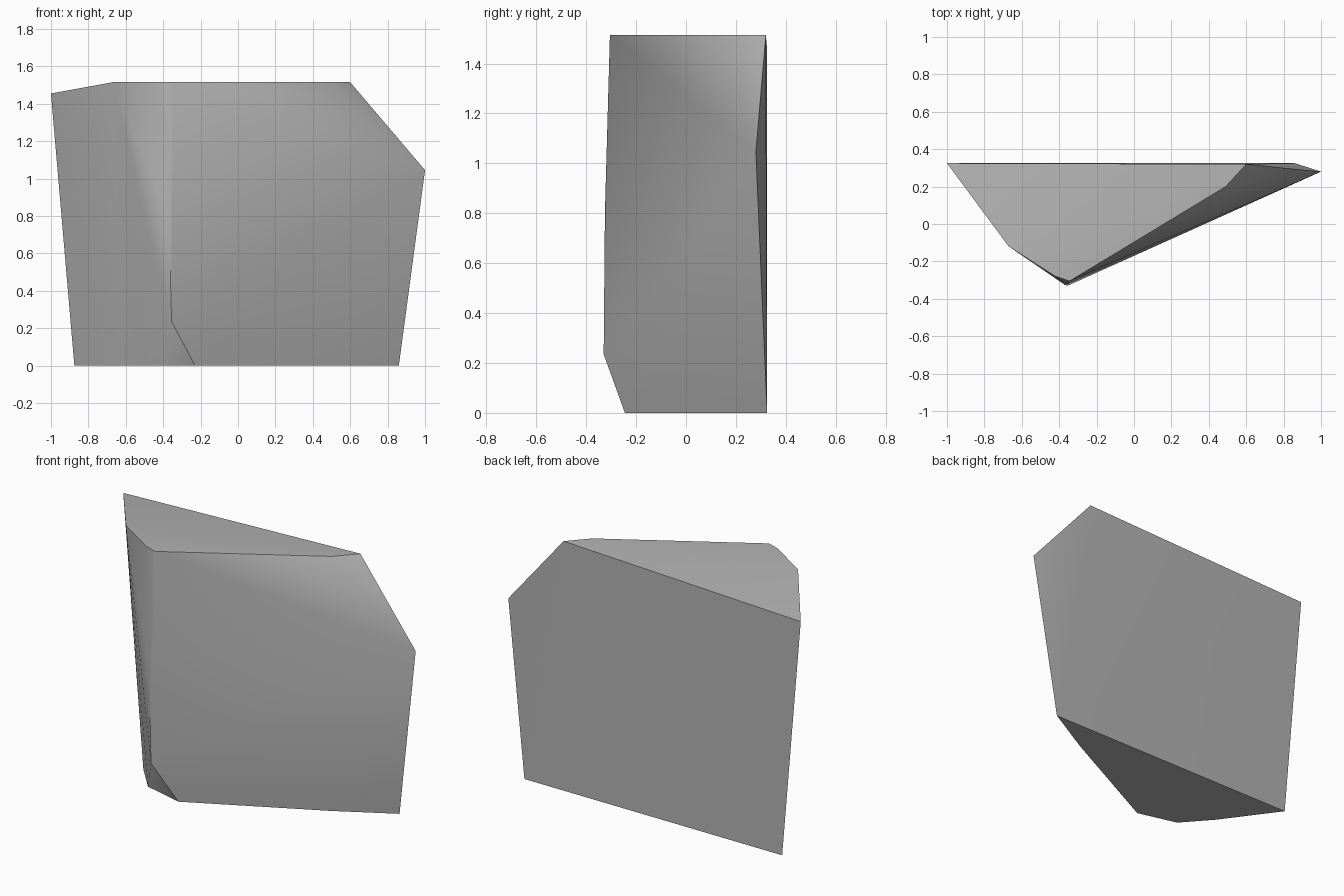
import bpy
import bmesh
import math

default = bpy.data.objects.get("Cube")
if default:
    bpy.data.objects.remove(default, do_unlink=True)

TOP = 1.515
BACK = 0.325

# Outline of the flat top and of the base, as (x, y)
top_rim = [(-0.67, -0.12), (-0.42, -0.28), (-0.345, -0.305), (0.49, 0.2), (0.6, 0.32)]
base_rim = [(-0.875, BACK), (-0.63, -0.01), (-0.48, -0.18), (-0.23, -0.245),
            (0.53, 0.14), (0.86, BACK)]
# Front ridge, and the two outer corners
ridge = [(-0.37, -0.325, 0.8), (-0.355, -0.33, 0.235)]
corners = [(-1.0, BACK, 1.455), (1.0, 0.28, 1.045)]

points = [(x, y, TOP) for x, y in top_rim]
points += [(x, y, 0.0) for x, y in base_rim]
points += ridge + corners

# Convex chunk of stone wrapped around the corner points
bm = bmesh.new()
for p in points:
    bm.verts.new(p)
hull = bmesh.ops.convex_hull(bm, input=bm.verts[:])
loose = [v for v in bm.verts if not v.link_faces]
bmesh.ops.delete(bm, geom=loose, context='VERTS')
bmesh.ops.recalc_face_normals(bm, faces=bm.faces[:])

mesh = bpy.data.meshes.new("rock_slab")
bm.to_mesh(mesh)
bm.free()
rock = bpy.data.objects.new("rock_slab", mesh)
bpy.context.collection.objects.link(rock)

# Stone colour
stone = bpy.data.materials.new("stone_grey")
stone.use_nodes = True
colour = (0.45, 0.45, 0.45, 1.0)
stone.diffuse_color = colour
stone.node_tree.nodes["Principled BSDF"].inputs["Base Color"].default_value = colour
mesh.materials.append(stone)

# Soft faces with crisp ridges
bpy.ops.object.select_all(action='DESELECT')
rock.select_set(True)
bpy.context.view_layer.objects.active = rock
bpy.ops.object.shade_smooth_by_angle(angle=math.radians(40))
